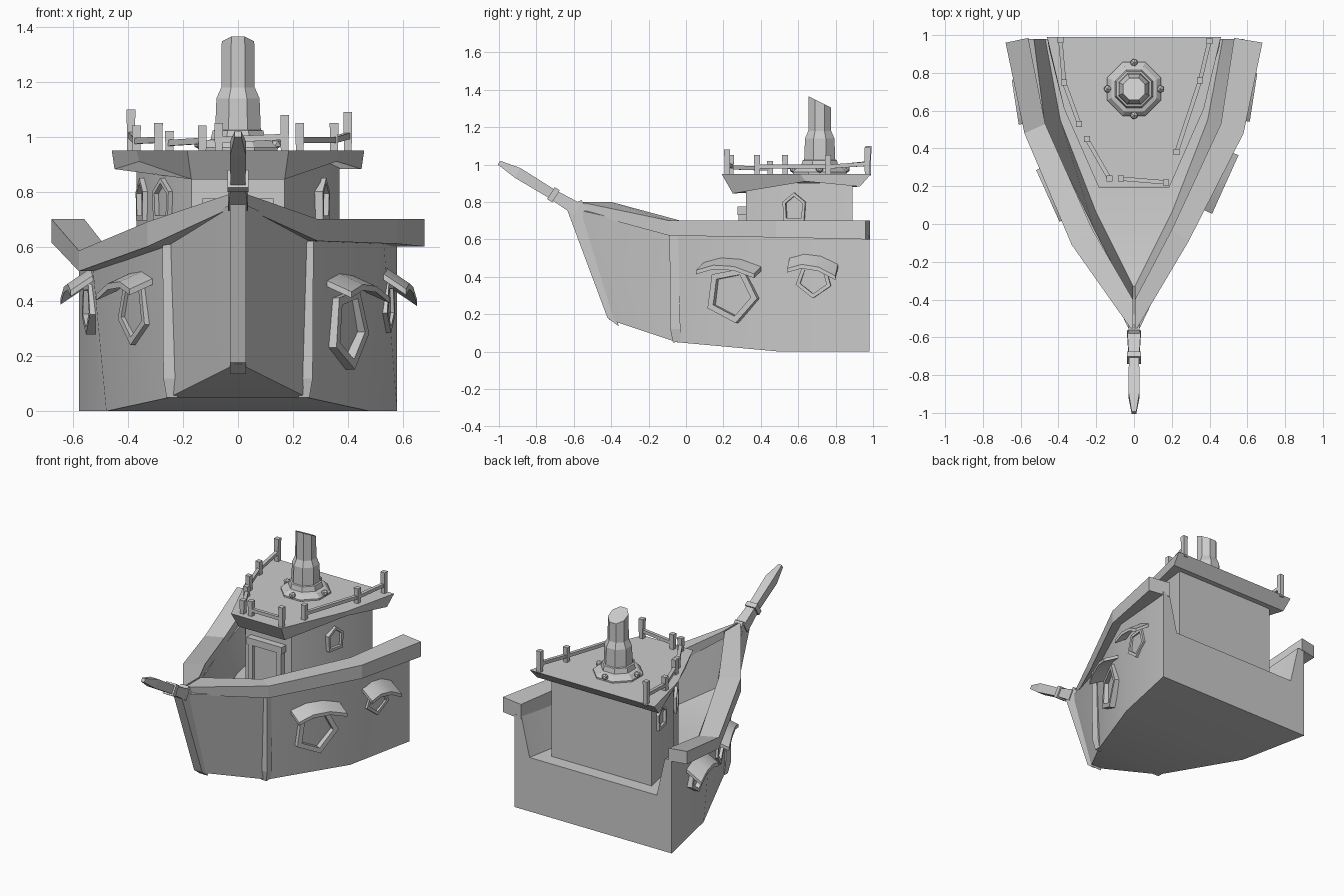
import bpy, bmesh
from math import sin, cos, pi, radians
from mathutils import Vector, Matrix

if "Cube" in bpy.data.objects:
    bpy.data.objects.remove(bpy.data.objects["Cube"])


def make(name, verts, faces):
    bm = bmesh.new()
    vs = [bm.verts.new(v) for v in verts]
    for f in faces:
        bm.faces.new([vs[i] for i in f])
    bmesh.ops.recalc_face_normals(bm, faces=bm.faces)
    me = bpy.data.meshes.new(name)
    bm.to_mesh(me)
    bm.free()
    ob = bpy.data.objects.new(name, me)
    bpy.context.collection.objects.link(ob)
    return ob


def loft(name, rings, closed=False):
    """Skin equal rings; cap the ends, or join last ring to first if closed."""
    n, m = len(rings[0]), len(rings)
    faces = []
    for r in range(m if closed else m - 1):
        a, b = r * n, (r + 1) % m * n
        faces += [(a + i, a + (i + 1) % n, b + (i + 1) % n, b + i) for i in range(n)]
    if not closed:
        faces += [tuple(range(n)), tuple(range((m - 1) * n, m * n))]
    return make(name, [p for r in rings for p in r], faces)


def beam(name, path, widths):
    """Square bar along a path, with a half width at each point."""
    path = [Vector(p) for p in path]
    d = (path[-1] - path[0]).normalized()
    side = d.cross(Vector((0, 0, 1)))
    side = side.normalized() if side.length > 0.3 else Vector((1, 0, 0))
    up = side.cross(d)
    return loft(name, [[p + side * w * a + up * w * b
                        for a, b in ((-1, -1), (1, -1), (1, 1), (-1, 1))]
                       for p, w in zip(path, widths)])


def box(name, lo, hi):
    return loft(name, [[(x, y, z) for x, y in ((lo[0], lo[1]), (hi[0], lo[1]),
                                               (hi[0], hi[1]), (lo[0], hi[1]))]
                       for z in (lo[2], hi[2])])


def flip(p, s):
    return (p[0] * s, p[1], p[2])


def smooth(ob, deg=28):
    for o in bpy.context.selected_objects:
        o.select_set(False)
    bpy.context.view_layer.objects.active = ob
    ob.select_set(True)
    bpy.ops.object.shade_smooth_by_angle(angle=radians(deg))


# hull: sections from stern to bow, left bulwark dips amidships
bottom = [(.58, .98, 0), (.48, .5, 0), (.25, -.05, .05), (.012, -.41, .17)]
top = [(.58, .98, .62), (.53, .5, .63), (.265, -.06, .64), (.012, -.59, .76)]
inner = [(.53, .98, .62), (.47, .51, .63), (.21, -.03, .64), (.006, -.42, .76)]
deck = [(.47, .98, .36), (.39, .55, .36), (.2, .06, .36), (.005, -.33, .45)]


def dip(p, i):
    return (p[0], p[1], p[2] - (.1 if i == 1 else 0))


rings = []
for i in range(4):
    right = [bottom[i], top[i], inner[i], deck[i]]
    left = [deck[i], dip(inner[i], i), dip(top[i], i), bottom[i]]
    rings.append(right + [flip(p, -1) for p in left])
smooth(loft("hull", rings))

# gunwale rails: outer xy, inner xy, bottom z, top z
gunwale = {1: [(.68, .96, .53, .985, .6, .7), (.58, .48, .46, .53, .61, .7),
               (.29, -.09, .2, -.03, .62, .7), (.005, -.57, .005, -.4, .75, .8)],
           -1: [(.68, .96, .56, .985, .615, .7), (.58, .48, .47, .53, .51, .585),
                (.33, -.11, .22, -.03, .6, .69), (.005, -.57, .005, -.4, .75, .8)]}
for s, rows in gunwale.items():
    loft("gunwale", [[(s * ox, oy, z0), (s * ox, oy, z1), (s * ix, iy, z1), (s * ix, iy, z0)]
                     for ox, oy, ix, iy, z0, z1 in rows])

# stem post, side pillars
stem = [(-.36, .135), (-.42, .18), (-.64, .77), (-.56, .81), (-.48, .7)]
loft("stem", [[(x, y, z) for y, z in stem] for x in (-.03, .03)])
for s in (-1, 1):
    beam("hull_pillar", [(s * .24, -.05, .05), (s * .245, -.057, .12),
                         (s * .252, -.065, .62)], [.02, .027, .023])

# bowsprit and collar
beam("bowsprit", [(0, -.58, .76), (0, -.72, .845), (0, -.9, .955), (0, -1, 1.01)],
     [.036, .027, .03, .012])
beam("bowsprit_collar", [(0, -.695, .83), (0, -.722, .847)], [.038, .038])

# cabin
plan = [(.17, .32), (.3, .56), (.37, .89)]
outline = plan + [(-x, y) for x, y in reversed(plan)]
smooth(loft("cabin", [[(x, y, z) for x, y in outline] for z in (.34, .9)]))

# door with frame
for x in (-.12, .09):
    box("door_jamb", (x, .28, .36), (x + .03, .33, .74))
box("door_lintel", (-.13, .275, .73), (.13, .33, .775))
box("door", (-.09, .3, .36), (.09, .33, .74))

# roof, underside arched at the sides
low = [(.17, .25, .845), (.36, .64, .91), (.45, .93, .882)]
high = [(.185, .19, .95), (.37, .61, .95), (.46, .99, .95)]
loft("roof", [r + [flip(p, -1) for p in reversed(r)] for r in (low, high)])


# windows and awnings sit on a wall given by two plan points
def wall(a, b, s, y, z):
    d = Vector((b[0] - a[0], b[1] - a[1], 0)).normalized()
    x = a[0] + (b[0] - a[0]) * (y - a[1]) / (b[1] - a[1])
    return lambda u, v, n: (s * (x + d.x * u + d.y * n), y + d.y * u - d.x * n, z + v)


def frame(name, at, shape, t, depth):
    scale = 1 - t
    rings = [[at(u * k, v * k, n) for u, v in shape]
             for k, n in ((1, -.03), (1, depth), (scale, depth), (scale, -.03))]
    return loft(name, rings, closed=True)


arch = [(-.055, -.075), (.055, -.075), (.062, .03), (0, .08), (-.062, .03)]
for s, i, y in ((1, 1, .58), (-1, 0, .5), (-1, 1, .76)):
    frame("cabin_window", wall(plan[i], plan[i + 1], s, y, .77), arch, .25, .018)

side = [(.257, -.05), (.505, .5), (.58, .98)]
# side, wall part, y, z, radius, point angle, awning half length, height, tilt
ports = [(1, 0, .25, .305, .155, -80, .17, .135, -.01),
         (1, 1, .685, .385, .1, -92, .13, .055, -.02),
         (-1, 0, .19, .365, .125, -85, .15, .085, -.01),
         (-1, 1, .66, .38, .1, -92, .12, .06, -.015)]
for s, i, y, z, r, ang, half, h, tilt in ports:
    at = wall(side[i], side[i + 1], s, y, z)
    penta = [(r * cos(radians(ang) + k * 2 * pi / 5), r * sin(radians(ang) + k * 2 * pi / 5))
             for k in range(5)]
    frame("hull_window", at, penta, .24, .025)
    rise = .05 if i == 0 else .08
    smooth(loft("awning", [[at(u * half, h + v + tilt * u + dv, n)
                            for n, dv in ((-.02, rise), (.1, 0), (.1, -.022), (-.02, rise - .022))]
                           for u, v in ((-1, -.015), (-.4, .018), (.3, .018), (1, -.015))]))

# roof railing: runs of posts (x, y, top height)
runs = [[(-.39, .975, 1.1), (-.37, .75, 1.04), (-.29, .53, 1.05)],
        [(-.25, .45, 1.02), (-.13, .24, 1.04)],
        [(-.07, .24, 1.05), (.17, .22, 1.08)],
        [(.225, .38, 1.05), (.35, .76, 1.05), (.4, .97, 1.09)]]
for run in runs:
    for x, y, z in run:
        beam("railing_post", [(x, y, .94), (x, y, z)], [.014, .016])
    for (x, y, z), (x2, y2, z2) in zip(run, run[1:]):
        beam("railing_bar", [(x, y, .6 + z * .37), (x2, y2, .6 + z2 * .37)], [.011, .011])

# octagonal funnel with slanted top, stepped base and four knobs
prof = [(.155, .94), (.155, .96), (.13, .985), (.108, .99), (.1, 1.022), (.09, 1.025),
        (.085, 1.14), (.066, 1.18), (.064, 1.335)]
rings = []
for k, (r, z) in enumerate(prof):
    slant = .5 if k == len(prof) - 1 else 0
    angles = [pi / 8 + j * pi / 4 for j in range(8)]
    rings.append([(r * cos(a), .715 + r * sin(a), z - slant * r * sin(a)) for a in angles])
loft("funnel", rings)
for k in range(4):
    bm = bmesh.new()
    bmesh.ops.create_icosphere(bm, subdivisions=1, radius=.022, matrix=Matrix.Translation(
        (.14 * cos(k * pi / 2), .715 + .14 * sin(k * pi / 2), .975)))
    me = bpy.data.meshes.new("funnel_knob")
    bm.to_mesh(me)
    bm.free()
    bpy.context.collection.objects.link(bpy.data.objects.new("funnel_knob", me))
